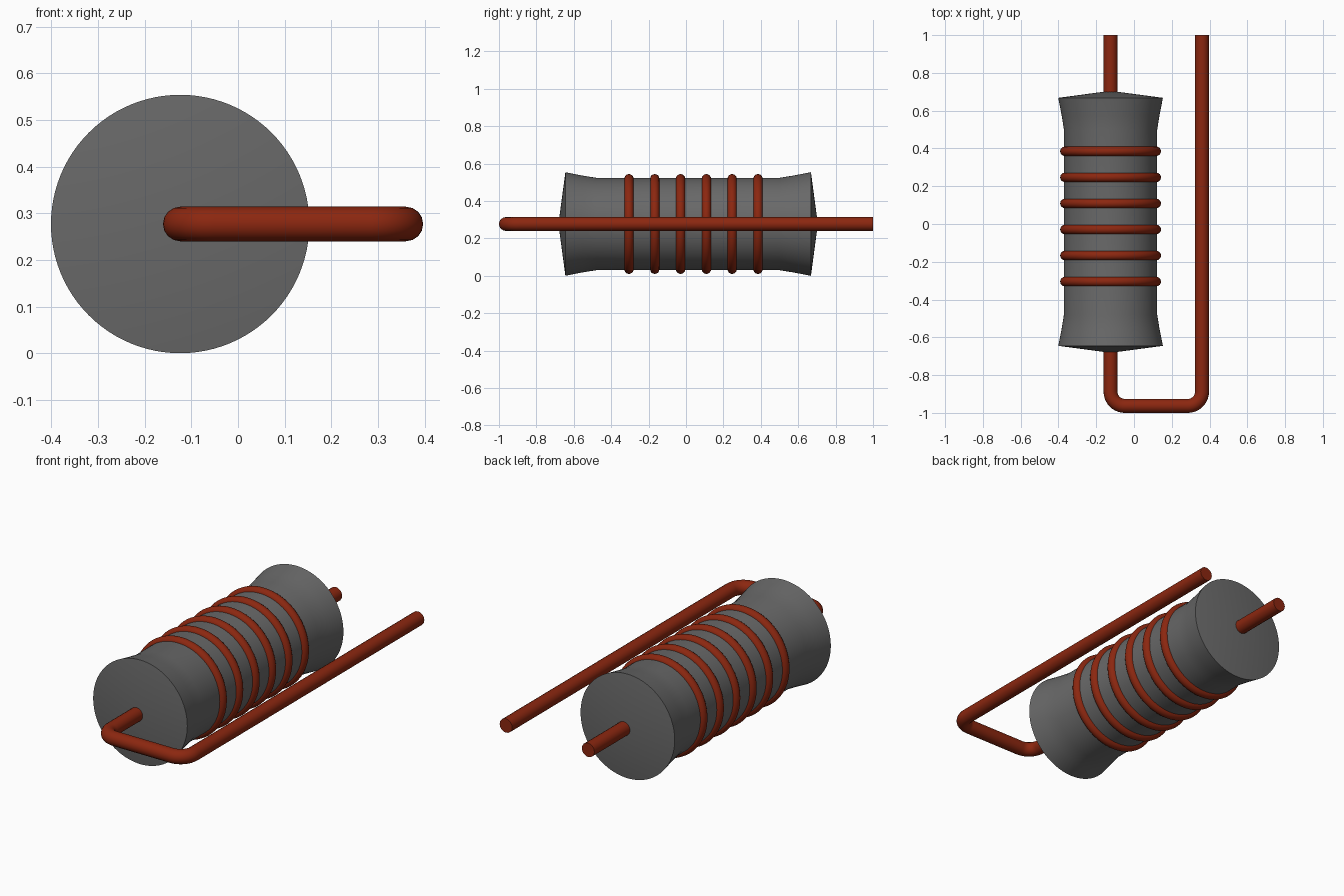
import bpy, bmesh, math
from mathutils import Matrix, Vector

if "Cube" in bpy.data.objects:
    bpy.data.objects.remove(bpy.data.objects["Cube"])

AXIS_X, AXIS_Z = -0.124, 0.277      # centre line of the body
WIRE_R = 0.037


def material(name, rgb):
    m = bpy.data.materials.new(name)
    m.use_nodes = True
    m.diffuse_color = (*rgb, 1)
    m.node_tree.nodes["Principled BSDF"].inputs["Base Color"].default_value = (*rgb, 1)
    return m


grey = material("dark grey", (0.14, 0.14, 0.14))
copper = material("copper red", (0.26, 0.02, 0.005))


def finish(obj, mat):
    obj.data.materials.clear()
    obj.data.materials.append(mat)
    bpy.ops.object.select_all(action='DESELECT')
    obj.select_set(True)
    bpy.context.view_layer.objects.active = obj
    bpy.ops.object.shade_smooth_by_angle(angle=math.radians(35))


def lathe(name, profile, mat, steps=96):
    """Spin (radius, y) points around the y axis of the body."""
    bm = bmesh.new()
    verts = [bm.verts.new((r, y, 0)) for r, y in profile]
    edges = [bm.edges.new(pair) for pair in zip(verts, verts[1:])]
    bmesh.ops.spin(bm, geom=verts + edges, cent=(0, 0, 0), axis=(0, 1, 0),
                   angle=math.tau, steps=steps)
    bmesh.ops.remove_doubles(bm, verts=bm.verts, dist=1e-4)
    bmesh.ops.recalc_face_normals(bm, faces=bm.faces)
    mesh = bpy.data.meshes.new(name)
    bm.to_mesh(mesh)
    bm.free()
    obj = bpy.data.objects.new(name, mesh)
    obj.location = (AXIS_X, 0, AXIS_Z)
    bpy.context.collection.objects.link(obj)
    finish(obj, mat)


# Flared body with shallow cone ends
lathe("body", [(0, -0.682), (0.277, -0.645), (0.259, -0.555), (0.247, -0.48),
               (0.247, 0.50), (0.259, 0.575), (0.277, 0.668), (0, 0.705)], grey)

# Six wire rings around the body
for i in range(6):
    bpy.ops.mesh.primitive_torus_add(
        location=(AXIS_X, -0.305 + 0.138 * i, AXIS_Z), rotation=(math.pi / 2, 0, 0),
        major_radius=0.242, minor_radius=0.025, major_segments=96, minor_segments=16)
    ring = bpy.context.object
    ring.name = f"ring_{i + 1}"
    finish(ring, copper)

# Lead wire: through the body, round two bends and back
X2, Y_FRONT, BEND = 0.36, -0.963, 0.075
path = [(AXIS_X, 1.0)]
for cx, start in ((AXIS_X + BEND, math.pi), (X2 - BEND, 1.5 * math.pi)):
    for k in range(11):
        a = start + math.pi / 2 * k / 10
        path.append((cx + BEND * math.cos(a), Y_FRONT + BEND + BEND * math.sin(a)))
path.append((X2, 1.0))

curve = bpy.data.curves.new("lead_wire", 'CURVE')
curve.dimensions = '3D'
curve.bevel_depth = WIRE_R
curve.bevel_resolution = 6
curve.use_fill_caps = True
spline = curve.splines.new('POLY')
spline.points.add(len(path) - 1)
for p, (x, y) in zip(spline.points, path):
    p.co = (x, y, AXIS_Z, 1)
wire = bpy.data.objects.new("lead_wire", curve)
bpy.context.collection.objects.link(wire)
bpy.ops.object.select_all(action='DESELECT')
wire.select_set(True)
bpy.context.view_layer.objects.active = wire
bpy.ops.object.convert(target='MESH')
wire = bpy.context.object
finish(wire, copper)
